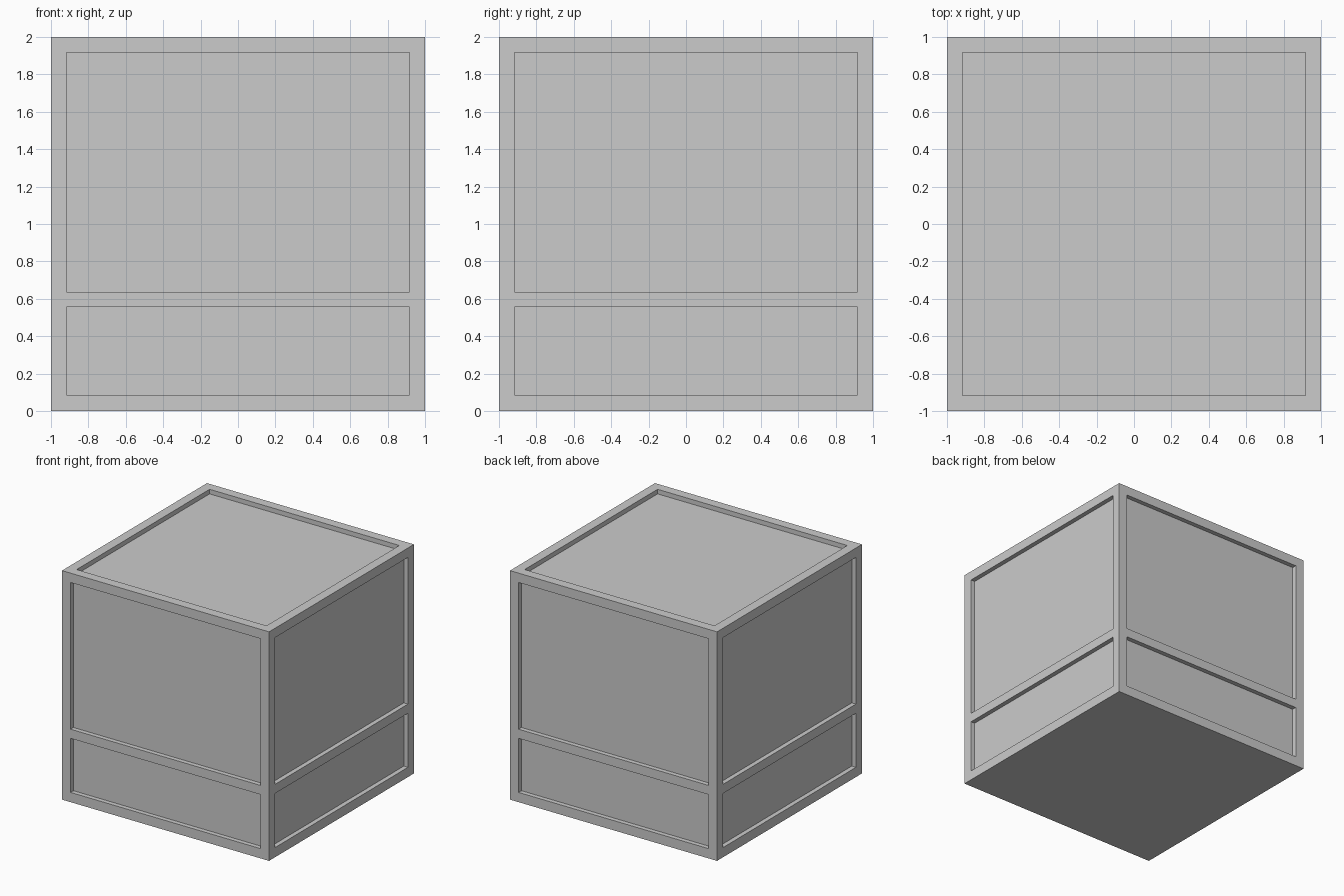
import bpy, bmesh
from mathutils import Matrix, Vector

if "Cube" in bpy.data.objects:
    bpy.data.objects.remove(bpy.data.objects["Cube"])

DEPTH = 0.04     # panel recess
EDGE = 0.917     # half width of every panel


def add_box(bm, lo, hi):
    lo, hi = Vector(lo), Vector(hi)
    m = Matrix.Translation((lo + hi) / 2) @ Matrix.Diagonal((hi - lo).to_4d())
    m[3][3] = 1
    return bmesh.ops.create_cube(bm, size=1, matrix=m)["verts"]


def make_object(name, bm):
    mesh = bpy.data.meshes.new(name)
    bm.to_mesh(mesh)
    bm.free()
    ob = bpy.data.objects.new(name, mesh)
    bpy.context.collection.objects.link(ob)
    return ob


# Solid crate body
bm = bmesh.new()
add_box(bm, (-1, -1, 0), (1, 1, 2))
crate = make_object("crate_body", bm)

# Recess cutters: two panels per side, one on the top, none underneath
bm = bmesh.new()
for turn in range(4):
    rot = Matrix.Rotation(turn * 1.5707963267948966, 3, 'Z')
    for z0, z1 in ((0.085, 0.557), (0.637, 1.918)):
        verts = add_box(bm, (-EDGE, -1.2, z0), (EDGE, -1 + DEPTH, z1))
        bmesh.ops.rotate(bm, verts=verts, cent=(0, 0, 0), matrix=rot)
add_box(bm, (-EDGE, -EDGE, 2 - DEPTH), (EDGE, EDGE, 2.2))
cutter = make_object("panel_cutter", bm)
cutter.hide_render = True

# Cut the panels and discard the cutter
mod = crate.modifiers.new("panels", 'BOOLEAN')
mod.operation = 'DIFFERENCE'
mod.solver = 'EXACT'
mod.object = cutter
bpy.context.view_layer.objects.active = crate
bpy.ops.object.modifier_apply(modifier=mod.name)
bpy.data.objects.remove(cutter)
